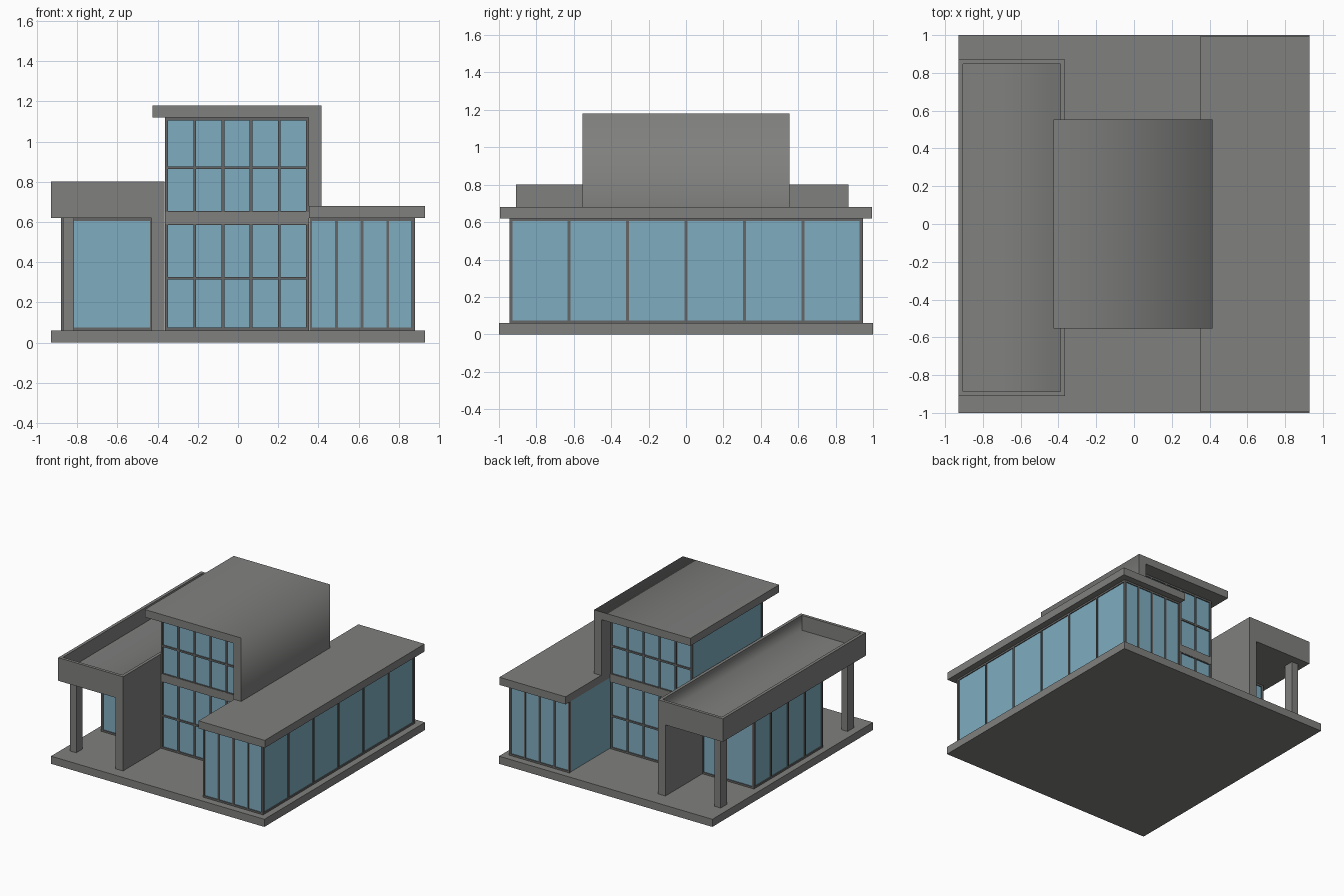
import bpy, bmesh
from mathutils import Vector

if "Cube" in bpy.data.objects:
    bpy.data.objects.remove(bpy.data.objects["Cube"])


def material(name, color):
    m = bpy.data.materials.new(name)
    m.diffuse_color = (*color, 1)
    m.use_nodes = True
    m.node_tree.nodes["Principled BSDF"].inputs["Base Color"].default_value = m.diffuse_color
    return m


glass = material("glass", (0.212, 0.42, 0.532))
concrete = material("concrete", (0.214, 0.217, 0.210))
metal = material("dark_metal", (0.13, 0.133, 0.128))


def build(name, boxes, mat=concrete):
    """One object from boxes given as (x0, x1, y0, y1, z0, z1)."""
    bm = bmesh.new()
    for x0, x1, y0, y1, z0, z1 in boxes:
        vs = bmesh.ops.create_cube(bm, size=1)["verts"]
        for v in vs:
            v.co = Vector(((x0 + x1) / 2 + v.co.x * (x1 - x0),
                           (y0 + y1) / 2 + v.co.y * (y1 - y0),
                           (z0 + z1) / 2 + v.co.z * (z1 - z0)))
    return finish(name, bm, mat)


def finish(name, bm, mat=concrete):
    me = bpy.data.meshes.new(name)
    bm.to_mesh(me)
    bm.free()
    me.materials.append(mat)
    ob = bpy.data.objects.new(name, me)
    bpy.context.collection.objects.link(ob)
    return ob


def soften(bm, is_soft):
    """Smooth faces with every edge sharp except those is_soft picks by midpoint."""
    for f in bm.faces:
        f.smooth = True
    for e in bm.edges:
        a, b = e.verts
        e.smooth = abs(a.co.y - b.co.y) > 0.5 and is_soft((a.co + b.co) / 2)


def frame(name, axis, plane, a0, a1, zs, cols, w=0.014, d=0.008):
    """Window grid on the plane x=plane or y=plane, spanning a0..a1."""
    bars = []
    step = (a1 - a0 - w) / cols
    for i in range(cols + 1):
        s = a0 + i * step
        bars.append((s, s + w, zs[0], zs[-1]))
    for i, z in enumerate(zs):
        lo = z if i == 0 else z - w if i == len(zs) - 1 else z - w / 2
        bars.append((a0, a1, lo, lo + w))
    if axis == "y":
        boxes = [(s, e, plane - d, plane + d, z0, z1) for s, e, z0, z1 in bars]
    else:
        boxes = [(plane - d, plane + d, s, e, z0, z1) for s, e, z0, z1 in bars]
    build(name, boxes, metal)


# Base slab
build("base_slab", [(-0.93, 0.93, -1, 1, 0, 0.06)])

# Right wing: glazed room under a flat roof
build("right_wing_glass", [(0.358, 0.873, -0.937, 0.937, 0.06, 0.62)], glass)
build("right_wing_roof", [(0.353, 0.93, -0.995, 0.995, 0.62, 0.68)])
frame("right_wing_side_frame", "x", 0.872, -0.945, 0.945, [0.06, 0.62], 6)
for side, y in (("front", -0.936), ("back", 0.936)):
    frame(f"right_wing_{side}_frame", "y", y, 0.355, 0.88, [0.06, 0.62], 4)

# Central tower: glass block and floor band
build("tower_glass", [(-0.358, 0.35, -0.432, 0.432, 0.06, 1.12)], glass)
build("tower_floor_band", [(-0.362, 0.352, -0.442, 0.442, 0.59, 0.65)])
for side, y in (("front", -0.432), ("back", 0.432)):
    frame(f"tower_{side}_lower_frame", "y", y, -0.362, 0.352, [0.06, 0.32, 0.6], 5)
    frame(f"tower_{side}_upper_frame", "y", y, -0.362, 0.352, [0.64, 0.87, 1.12], 5)

# Tower shell: roof and right-hand wall as one L profile, softened along the top corner
bm = bmesh.new()
profile = [(-0.425, 1.12), (0.35, 1.12), (0.35, 0.68),
           (0.415, 0.68), (0.415, 1.18), (-0.425, 1.18)]
face = bm.faces.new([bm.verts.new((x, -0.553, z)) for x, z in profile])
ext = bmesh.ops.extrude_face_region(bm, geom=[face])["geom"]
bmesh.ops.translate(bm, vec=(0, 1.106, 0),
                    verts=[g for g in ext if isinstance(g, bmesh.types.BMVert)])
bm.faces.ensure_lookup_table()
if len(bm.faces) == 7:      # close the front cap if the extrusion consumed it
    bm.faces.new([v for v in face.verts] if face.is_valid else bm.verts[:6])
bmesh.ops.recalc_face_normals(bm, faces=bm.faces[:])
soften(bm, lambda m: m.x > 0.4 and m.z > 1.15)
finish("tower_shell", bm)

# Left canopy: slab, and a tray on it that leaves a thin parapet
build("canopy_slab", [(-0.93, -0.365, -0.91, 0.87, 0.62, 0.68)])
bm = bmesh.new()
bmesh.ops.create_cube(bm, size=1)
for v in bm.verts:
    v.co = Vector((-0.6475 + v.co.x * 0.565, -0.02 + v.co.y * 1.78, 0.741 + v.co.z * 0.122))
bm.normal_update()
top = max(bm.faces, key=lambda f: f.calc_center_median().z)
bmesh.ops.inset_region(bm, faces=[top], thickness=0.024, use_even_offset=True)
bmesh.ops.inset_region(bm, faces=[top], thickness=0.0)
for v in top.verts:
    v.co.z = 0.685
bm.normal_update()
soften(bm, lambda m: m.x > -0.42 and 0.683 < m.z < 0.69)
finish("canopy_parapet", bm)

# Canopy supports: long wall beside the tower and two outer columns
build("canopy_wall", [(-0.43, -0.365, -0.91, 0.87, 0.06, 0.62)])
build("canopy_columns", [(-0.87, -0.815, y - 0.04, y + 0.04, 0.06, 0.62)
                         for y in (-0.81, 0.77)])

# Left room: glazed box below the canopy
build("left_room_glass", [(-0.873, -0.43, -0.443, 0.403, 0.06, 0.62)], glass)
frame("left_room_side_frame", "x", -0.872, -0.45, 0.41, [0.06, 0.62], 4)
for side, y in (("front", -0.442), ("back", 0.402)):
    frame(f"left_room_{side}_frame", "y", y, -0.88, -0.425, [0.06, 0.62], 1)
